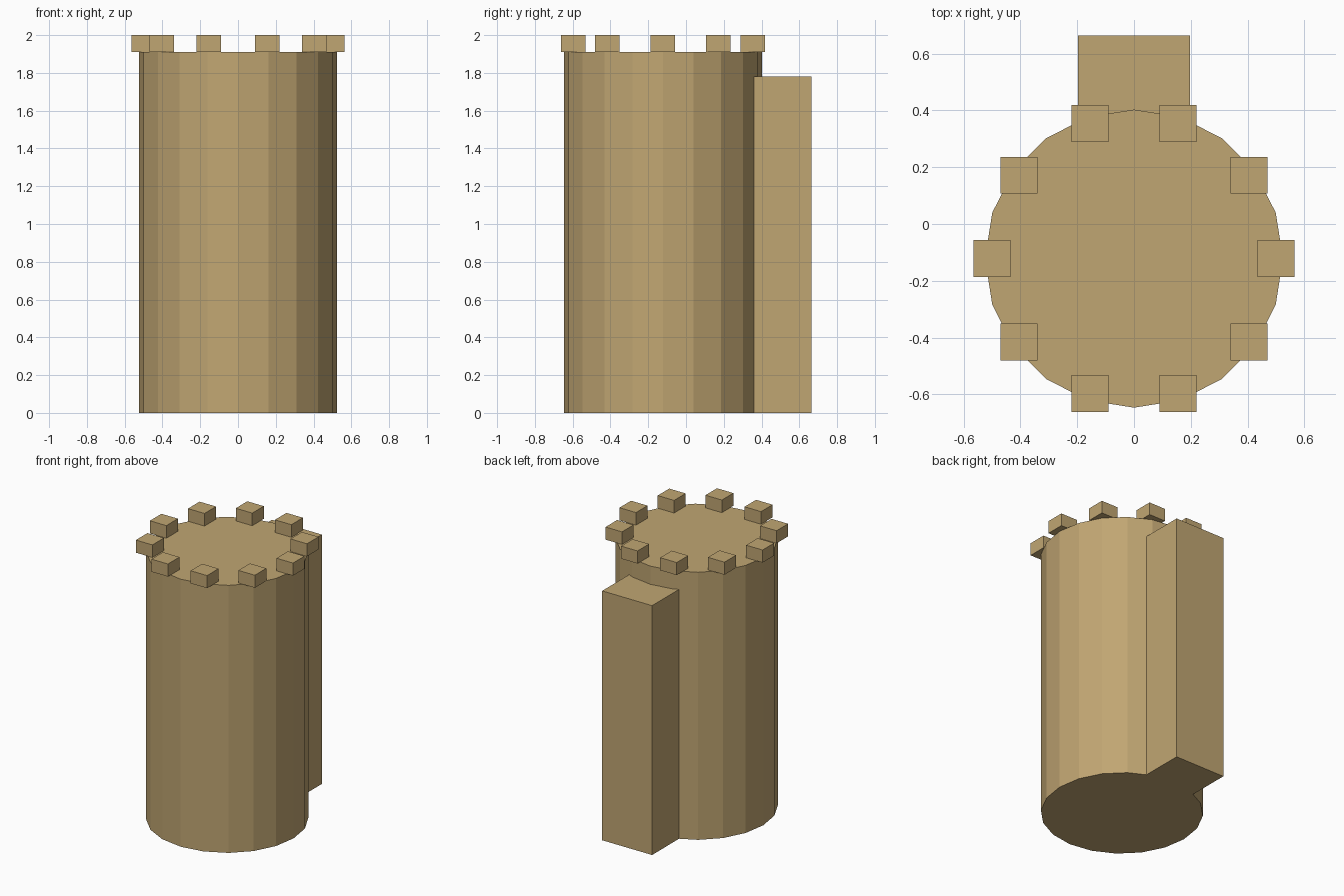
import bpy
from math import cos, sin, pi

if "Cube" in bpy.data.objects:
    bpy.data.objects.remove(bpy.data.objects["Cube"])

CY, R = -0.122, 0.525          # tower axis and radius
WALL_TOP, TOP = 1.91, 2.0

stone = bpy.data.materials.new("tan_stone")
stone.diffuse_color = (0.53, 0.38, 0.17, 1)
stone.use_nodes = True
stone.node_tree.nodes["Principled BSDF"].inputs["Base Color"].default_value = stone.diffuse_color


def finish(name):
    obj = bpy.context.object
    obj.name = name
    obj.data.materials.append(stone)
    return obj


def box(name, x0, x1, y0, y1, z0, z1):
    bpy.ops.mesh.primitive_cube_add(
        size=1, location=((x0 + x1) / 2, (y0 + y1) / 2, (z0 + z1) / 2))
    obj = bpy.context.object
    obj.scale = (x1 - x0, y1 - y0, z1 - z0)
    bpy.ops.object.transform_apply(location=False, rotation=False, scale=True)
    return finish(name)


# Round tower body, 20 flat sides
bpy.ops.mesh.primitive_cylinder_add(
    vertices=20, radius=R, depth=WALL_TOP, location=(0, CY, WALL_TOP / 2))
finish("tower_body")

# Square stair turret sunk into the back of the tower
box("rear_buttress", -0.197, 0.197, 0.30, 0.664, 0, 1.78)

# Ring of ten axis-aligned battlement blocks
h = 0.065
for i in range(10):
    a = 2 * pi * i / 10
    x, y = 0.5 * cos(a), CY + 0.5 * sin(a)
    box(f"battlement_{i + 1}", x - h, x + h, y - h, y + h, WALL_TOP, TOP)
